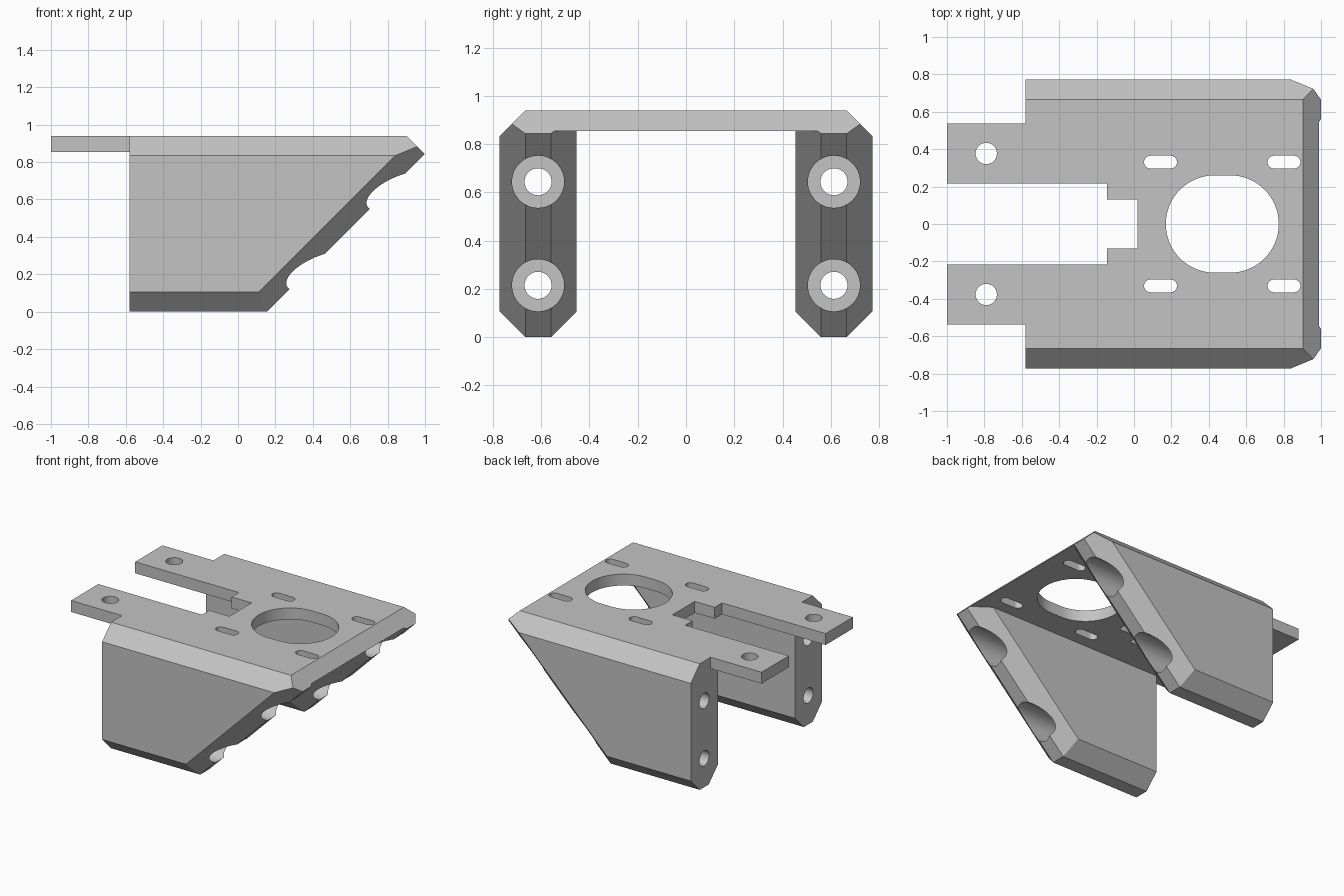
import bpy, bmesh
from math import sin, cos, pi, sqrt
from mathutils import Vector

cube = bpy.data.objects.get("Cube")
if cube:
    bpy.data.objects.remove(cube, do_unlink=True)

grey = bpy.data.materials.new("plain grey")
grey.use_nodes = True
GREY = (0.55, 0.55, 0.55, 1)
grey.diffuse_color = GREY
grey.node_tree.nodes["Principled BSDF"].inputs["Base Color"].default_value = GREY

BACK, TOP, UNDER = -0.58, 0.94, 0.855   # rear face, plate top, plate underside
LEG_Y, HALF_W, LAND = 0.613, 0.159, 0.053  # leg centre, half width, half flat land
OUTER = LEG_Y + HALF_W


def make_object(name, bm):
    bmesh.ops.recalc_face_normals(bm, faces=bm.faces)
    mesh = bpy.data.meshes.new(name)
    bm.to_mesh(mesh)
    bm.free()
    mesh.materials.append(grey)
    ob = bpy.data.objects.new(name, mesh)
    bpy.context.collection.objects.link(ob)
    return ob


def box_mesh(lo, hi):
    bm = bmesh.new()
    bmesh.ops.create_cube(bm, size=1)
    lo, hi = Vector(lo), Vector(hi)
    for v in bm.verts:
        v.co = (lo + hi) / 2 + v.co * (hi - lo)
    return bm


def chamfer(bm, point, normal):
    """Slice a convex solid, keeping the side the normal points away from."""
    cut = bmesh.ops.bisect_plane(bm, geom=bm.verts[:] + bm.edges[:] + bm.faces[:], dist=1e-5,
                                 plane_co=point, plane_no=normal, clear_outer=True)
    edges = [g for g in cut["geom_cut"] if isinstance(g, bmesh.types.BMEdge)]
    if len(edges) > 2:
        bmesh.ops.contextual_create(bm, geom=edges)


def prism(points, shift):
    """Extrude a closed outline of 3D points along a vector."""
    bm = bmesh.new()
    face = bm.faces.new([bm.verts.new(p) for p in points])
    out = bmesh.ops.extrude_face_region(bm, geom=[face])
    bmesh.ops.translate(bm, vec=shift,
                        verts=[g for g in out["geom"] if isinstance(g, bmesh.types.BMVert)])
    return bm


def rounded_slot(x, y, half, r, n=32):
    """Upright cutter with round ends; half is its half length in x."""
    pts = []
    for end in (1, -1):
        for i in range(n + 1):
            a = -pi / 2 + pi * i / n
            pts.append((x + end * (half - r + r * cos(a)), y + end * r * sin(a), UNDER - 0.1))
    if half - r < 1e-5:
        pts = pts[:n] + pts[n + 1:-1]
    return prism(pts, (0, 0, 0.4))


def bore(y, z, r, x0, x1, n=64):
    ring = [(x0, y + r * cos(2 * pi * i / n), z + r * sin(2 * pi * i / n)) for i in range(n)]
    return prism(ring, (x1 - x0, 0, 0))


def subtract(ob, bm):
    cutter = make_object("cutter", bm)
    cutter.hide_render = True
    mod = ob.modifiers.new("cut", "BOOLEAN")
    mod.operation, mod.solver, mod.object = "DIFFERENCE", "EXACT", cutter
    bpy.context.view_layer.objects.active = ob
    bpy.ops.object.modifier_apply(modifier=mod.name)
    bpy.data.objects.remove(cutter, do_unlink=True)


def shared_chamfers(bm, s):
    """Front, long outer and sloping outer chamfers common to plate and legs."""
    chamfer(bm, (0.903, 0, TOP), (1, 0, 1))
    chamfer(bm, (0, s * (LEG_Y + LAND), TOP), (0, s, 1))
    chamfer(bm, (0.155, s * (LEG_Y + LAND), 0), (1 / sqrt(2), s, -1 / sqrt(2)))


# Top plate with arms, stepped notch and mounting holes
bm = box_mesh((-1, -OUTER, UNDER), (1.05, OUTER, TOP))
for s in (1, -1):
    shared_chamfers(bm, s)
plate = make_object("top_plate", bm)
for s in (1, -1):
    y0, y1 = sorted((s * 0.538, s))
    subtract(plate, box_mesh((-1.2, y0, 0.7), (BACK, y1, 1.1)))
    subtract(plate, rounded_slot(-0.79, s * 0.377, 0.057, 0.057))
    for x in (0.142, 0.802):
        subtract(plate, rounded_slot(x, s * 0.331, 0.088, 0.034))
subtract(plate, box_mesh((-1.2, -0.217, 0.7), (-0.145, 0.217, 1.1)))
subtract(plate, box_mesh((-0.3, -0.131, 0.7), (0.02, 0.131, 1.1)))
subtract(plate, rounded_slot(0.472, 0, 0.302, 0.26))

# Sloping side legs with chamfered rims and counterbored screw holes
legs = []
for s, name in ((1, "back_leg"), (-1, "front_leg")):
    c = s * LEG_Y
    bm = box_mesh((BACK, c - HALF_W, 0), (1.05, c + HALF_W, UNDER))
    chamfer(bm, (0.155, 0, 0), (1, 0, -1))
    shared_chamfers(bm, s)
    chamfer(bm, (0.155, c - s * LAND, 0), (1 / sqrt(2), -s, -1 / sqrt(2)))
    for d in (1, -1):
        chamfer(bm, (0, c + d * LAND, 0), (0, d, -1))
    leg = make_object(name, bm)
    for z in (0.215, 0.644):
        subtract(leg, bore(c, z, 0.108, BACK + 0.11, 1.3))
        subtract(leg, bore(c, z, 0.056, BACK - 0.1, 0))
    legs.append(leg)

# Smooth bores, sharp edges
bpy.ops.object.select_all(action="DESELECT")
for ob in [plate] + legs:
    ob.select_set(True)
bpy.context.view_layer.objects.active = plate
bpy.ops.object.shade_smooth_by_angle(angle=pi / 6)
